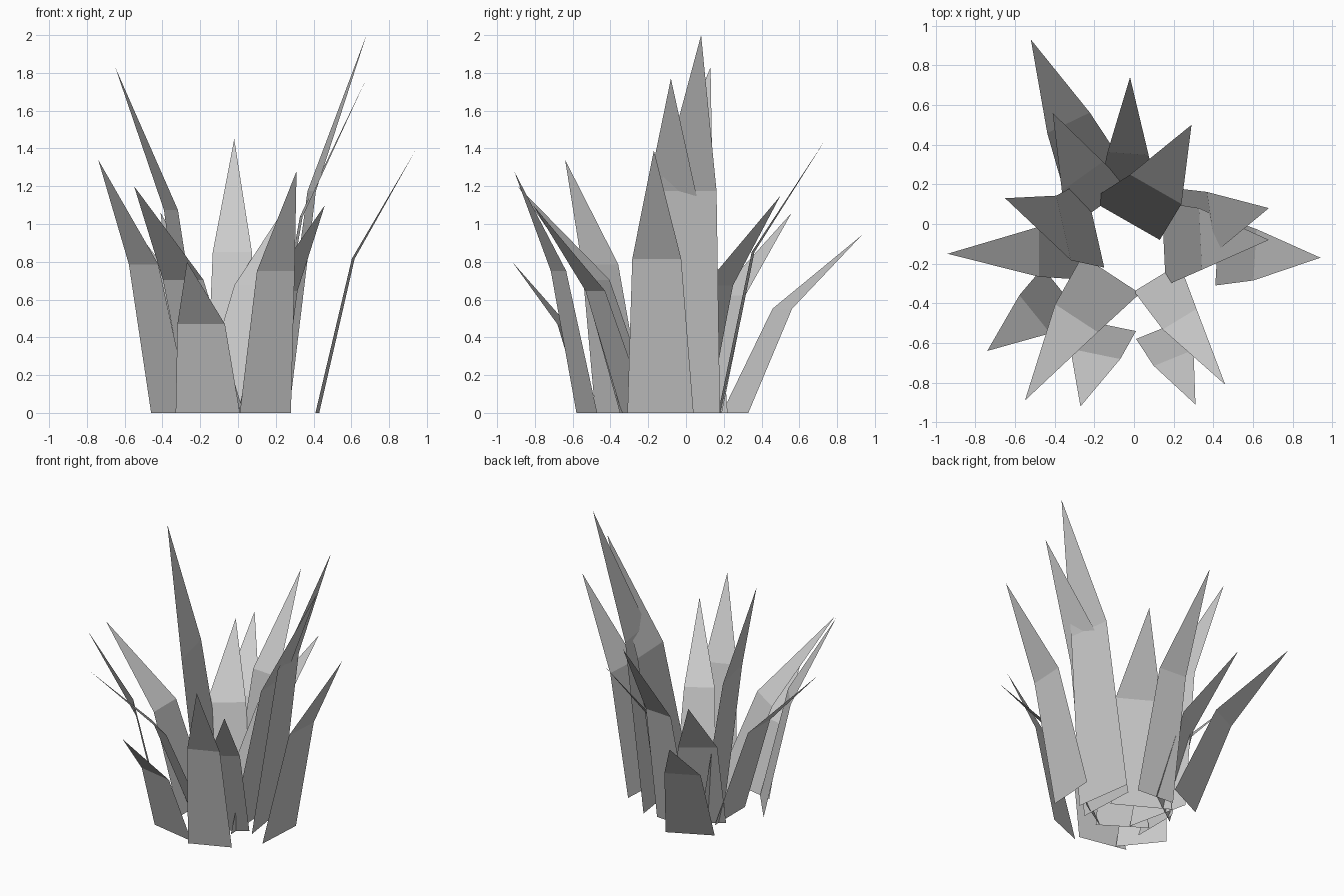
import bpy
import bmesh
from mathutils import Vector

default_cube = bpy.data.objects.get("Cube")
if default_cube:
    bpy.data.objects.remove(default_cube, do_unlink=True)

# One plain grey for the whole plant
grey = bpy.data.materials.new("leaf grey")
grey.use_nodes = True
colour = (0.6, 0.6, 0.6, 1)
grey.diffuse_color = colour
grey.node_tree.nodes["Principled BSDF"].inputs["Base Color"].default_value = colour

BEND_HEIGHT = 0.587   # height of the fold as a share of the tip height
BEND_WIDTH = 0.74     # width of the fold as a share of the base width


def make_leaf(name, base_a, base_b, bend, tip):
    """Thin folded leaf: a tapering lower panel and a triangular point."""
    root_a = Vector((*base_a, 0))
    root_b = Vector((*base_b, 0))
    half_fold = (root_b - root_a) * BEND_WIDTH / 2
    fold = Vector((*bend, tip[2] * BEND_HEIGHT))

    bm = bmesh.new()
    a, b, c, d, point = [
        bm.verts.new(position)
        for position in (root_a, root_b, fold + half_fold, fold - half_fold, Vector(tip))
    ]
    bm.faces.new((a, b, c, d))
    bm.faces.new((d, c, point))

    # Turn the faces outward from the middle of the plant
    bm.normal_update()
    for face in bm.faces:
        if face.normal.dot(Vector((bend[0], bend[1], 0))) < 0:
            face.normal_flip()

    mesh = bpy.data.meshes.new(name)
    bm.to_mesh(mesh)
    bm.free()
    mesh.materials.append(grey)
    leaf = bpy.data.objects.new(name, mesh)
    bpy.context.collection.objects.link(leaf)
    return leaf


# Left side leaves
make_leaf("left_outer_leaf", (.41, -.31), (.43, .04), (.61, -.155), (.94, -.17, 1.39))
make_leaf("left_inner_leaf", (.16, -.31), (.14, .11), (.335, -.075), (.68, -.08, 1.77))
make_leaf("left_tall_leaf", (.27, -.23), (.21, .18), (.39, .01), (.68, .08, 2))

# Back leaves
make_leaf("back_left_leaf", (.13, -.08), (-.22, .12), (.11, .175), (.29, .5, 1.15))
make_leaf("back_middle_leaf", (.11, .17), (-.17, .19), (-.03, .355), (-.02, .74, 1.45))
make_leaf("back_right_inner_leaf", (-.31, -.01), (-.03, .19), (-.26, .24), (-.41, .56, 1.06))
make_leaf("back_right_outer_leaf", (-.36, .19), (-.07, .33), (-.33, .51), (-.52, .93, .94))

# Right side leaves
make_leaf("right_tall_leaf", (-.25, .22), (-.15, -.22), (-.355, -.02), (-.65, .13, 1.83))
make_leaf("right_outer_leaf", (-.27, -.28), (-.27, .06), (-.48, -.14), (-.94, -.15, 1.17))
make_leaf("right_front_leaf", (-.46, -.22), (-.25, -.48), (-.5, -.455), (-.74, -.64, 1.34))

# Front leaves
make_leaf("front_right_inner_leaf", (-.26, -.16), (.03, -.35), (-.29, -.475), (-.55, -.89, 1.2))
make_leaf("front_right_short_leaf", (-.33, -.47), (.01, -.54), (-.195, -.655), (-.27, -.92, .8))
make_leaf("front_left_outer_leaf", (.01, -.58), (.28, -.47), (.2, -.675), (.31, -.91, 1.28))
make_leaf("front_left_inner_leaf", (0, -.34), (.23, -.2), (.23, -.48), (.46, -.81, 1.1))
